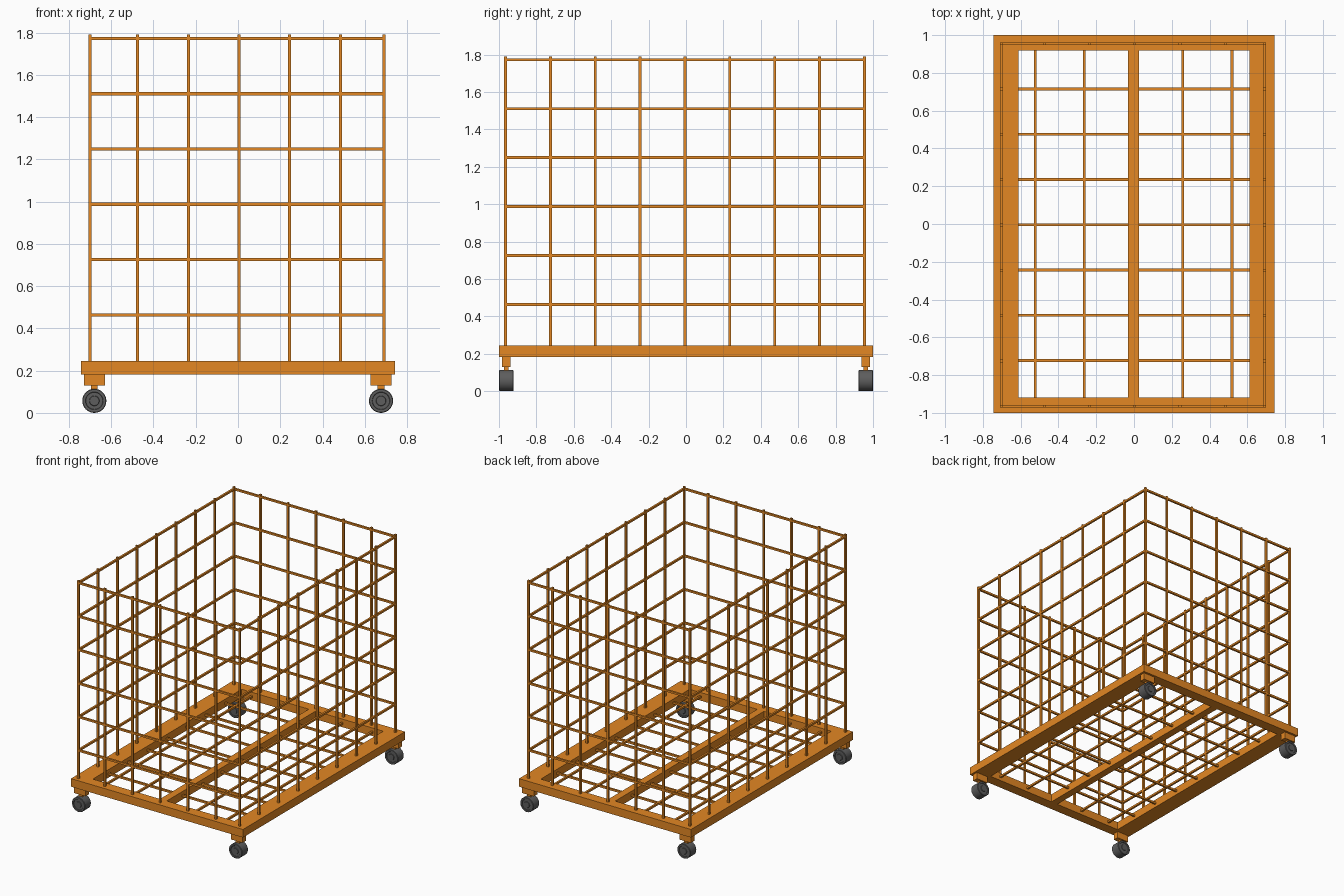
import bpy, bmesh, math
from mathutils import Vector

if "Cube" in bpy.data.objects:
    bpy.data.objects.remove(bpy.data.objects["Cube"], do_unlink=True)


def material(name, color):
    m = bpy.data.materials.new(name)
    m.use_nodes = True
    m.diffuse_color = color
    m.node_tree.nodes["Principled BSDF"].inputs["Base Color"].default_value = color
    return m


ORANGE = material("orange paint", (0.77, 0.245, 0.017, 1))
RUBBER = material("dark grey rubber", (0.11, 0.11, 0.11, 1))


def finish(name, bm, mat):
    me = bpy.data.meshes.new(name)
    bmesh.ops.recalc_face_normals(bm, faces=bm.faces)
    bm.to_mesh(me)
    bm.free()
    me.materials.append(mat)
    ob = bpy.data.objects.new(name, me)
    bpy.context.collection.objects.link(ob)
    return ob


def add_box(bm, a, b):
    a, b = Vector(a), Vector(b)
    verts = bmesh.ops.create_cube(bm, size=1)["verts"]
    bmesh.ops.scale(bm, vec=[abs(d) for d in b - a], verts=verts)
    bmesh.ops.translate(bm, vec=(a + b) / 2, verts=verts)


def add_bar(bm, a, b, half=0.0075):
    # Square bar along one axis, thickened across the other two
    a, b = Vector(a), Vector(b)
    grow = Vector([0 if abs(d) > half else half for d in b - a])
    add_box(bm, a - grow, b + grow)


# Base frame
W, L, BOTTOM, TOP = 0.743, 1.0, 0.182, 0.245
RAIL, END = 0.612, 0.918
bm = bmesh.new()
for s in (-1, 1):
    add_box(bm, (s * RAIL, -L, BOTTOM), (s * W, L, TOP))
    add_box(bm, (-RAIL, s * END, BOTTOM), (RAIL, s * L, TOP))
add_box(bm, (-0.031, -END, BOTTOM), (0.027, END, TOP))
finish("base_frame", bm, ORANGE)

# Floor mesh
bm = bmesh.new()
z = (BOTTOM + TOP) / 2
for x in (-0.523, -0.263, 0.258, 0.518):
    add_bar(bm, (x, -0.95, z), (x, 0.95, z))
for i in range(-3, 4):
    y = i * 0.2395 - 0.004
    add_bar(bm, (-0.68, y, z), (0.68, y, z))
finish("floor_mesh", bm, ORANGE)

# Wire walls
X0, X1, Y0, Y1, HIGH = -0.701, 0.691, -0.965, 0.954, 1.79
levels = [0.464 + i * 0.2616 for i in range(6)]
columns = (-0.475, -0.235, 0.004, 0.244, 0.485)
rows = [Y0 + i * (Y1 - Y0) / 8 for i in range(1, 8)]

for name, y in (("front_wall", Y0), ("back_wall", Y1)):
    bm = bmesh.new()
    for x in columns:
        add_bar(bm, (x, y, TOP - 0.01), (x, y, HIGH))
    for h in levels:
        add_bar(bm, (X0, y, h), (X1, y, h))
    finish(name, bm, ORANGE)

for name, x in (("right_wall", X0), ("left_wall", X1)):
    bm = bmesh.new()
    for y in rows:
        add_bar(bm, (x, y, TOP - 0.01), (x, y, HIGH))
    for h in levels:
        add_bar(bm, (x, Y0, h), (x, Y1, h))
    finish(name, bm, ORANGE)

bm = bmesh.new()
for x in (X0, X1):
    for y in (Y0, Y1):
        add_bar(bm, (x, y, TOP - 0.01), (x, y, HIGH))
finish("corner_posts", bm, ORANGE)


# Casters: stepped wheel profile as (distance along axle, radius)
HALF = 0.038
profile = [(-HALF, 0.022), (-HALF + 0.004, 0.024), (-HALF + 0.004, 0.04),
           (-HALF, 0.042), (-HALF, 0.054), (-HALF + 0.003, 0.057)]
profile += [(-d, r) for d, r in reversed(profile)]


def add_wheel(bm, cx, cy, cz, sides=32):
    rings = []
    for d, r in profile:
        rings.append([bm.verts.new((cx + r * math.cos(k * math.tau / sides), cy + d,
                                    cz + r * math.sin(k * math.tau / sides)))
                      for k in range(sides)])
    for a, b in zip(rings, rings[1:]):
        for k in range(sides):
            n = (k + 1) % sides
            bm.faces.new((a[k], a[n], b[n], b[k]))
    bm.faces.new(rings[0])
    bm.faces.new(rings[-1])


for side, x in (("right", -0.68), ("left", 0.677)):
    for end, s in (("front", -1), ("back", 1)):
        y = s * 0.961
        bm = bmesh.new()
        add_box(bm, (x - 0.05, y - 0.022, 0.13), (x + 0.05, y + 0.022, BOTTOM))
        add_box(bm, (x - 0.016, y - 0.012, 0.1), (x + 0.016, y + 0.012, 0.13))
        finish(f"{end}_{side}_caster_bracket", bm, ORANGE)
        bm = bmesh.new()
        add_wheel(bm, x, y, 0.057)
        wheel = finish(f"{end}_{side}_wheel", bm, RUBBER)
        bpy.ops.object.select_all(action="DESELECT")
        wheel.select_set(True)
        bpy.context.view_layer.objects.active = wheel
        bpy.ops.object.shade_smooth_by_angle(angle=math.radians(30))
